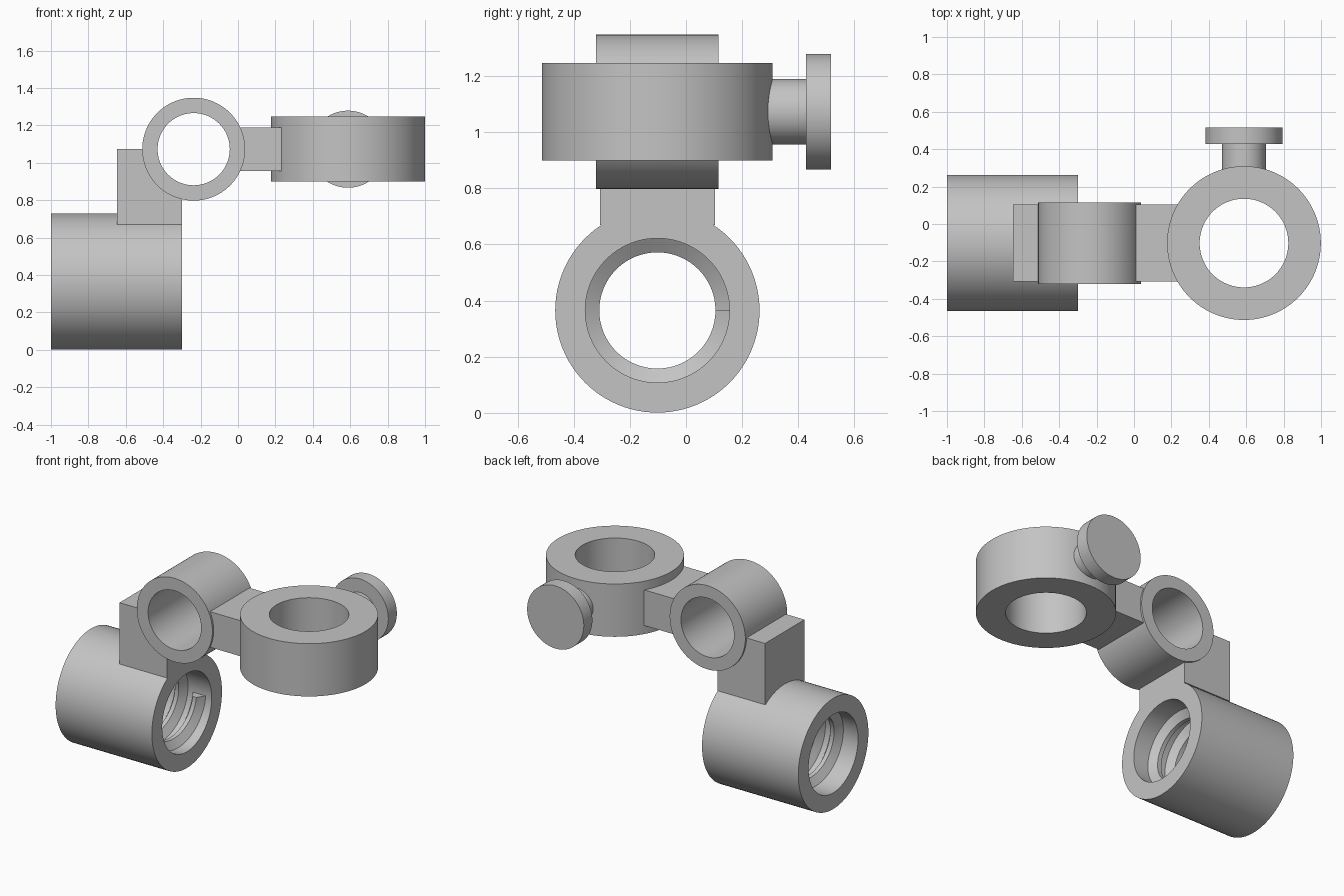
import bpy, bmesh, math
from mathutils import Vector

cube = bpy.data.objects.get("Cube")
if cube:
    bpy.data.objects.remove(cube, do_unlink=True)

GREY = (0.55, 0.55, 0.55, 1)
grey = bpy.data.materials.new("plain grey")
grey.use_nodes = True
grey.diffuse_color = GREY
grey.node_tree.nodes["Principled BSDF"].inputs["Base Color"].default_value = GREY

SIDES = 96
MID_Y = -0.102


def finish(name, bm):
    """Turn a bmesh into a smooth-by-angle object."""
    bmesh.ops.remove_doubles(bm, verts=bm.verts, dist=1e-5)
    bmesh.ops.recalc_face_normals(bm, faces=bm.faces)
    mesh = bpy.data.meshes.new(name)
    bm.to_mesh(mesh)
    bm.free()
    mesh.materials.append(grey)
    obj = bpy.data.objects.new(name, mesh)
    bpy.context.collection.objects.link(obj)
    bpy.ops.object.select_all(action='DESELECT')
    obj.select_set(True)
    bpy.context.view_layer.objects.active = obj
    bpy.ops.object.shade_smooth_by_angle(angle=math.radians(30))
    return obj


def skin(name, rings, cyclic):
    """Join equal loops of points with quads, capping the ends if open."""
    bm = bmesh.new()
    loops = [[bm.verts.new(p) for p in ring] for ring in rings]
    count = len(loops[0])
    for i in range(len(loops) if cyclic else len(loops) - 1):
        a, b = loops[i], loops[(i + 1) % len(loops)]
        for j in range(count):
            k = (j + 1) % count
            bm.faces.new((a[j], a[k], b[k], b[j]))
    if not cyclic:
        bm.faces.new(loops[0])
        bm.faces.new(loops[-1])
    return finish(name, bm)


def around(axis, centre, radius, angle, along):
    """Point on a circle about the axis; along replaces that coordinate."""
    u, v = radius * math.cos(angle), radius * math.sin(angle)
    p = Vector(centre)
    p += Vector({'X': (0, u, v), 'Y': (u, 0, v), 'Z': (u, v, 0)}[axis])
    p['XYZ'.index(axis)] = along
    return p


def lathe(name, axis, centre, profile):
    rings = [[around(axis, centre, r, math.tau * i / SIDES, h) for r, h in profile]
             for i in range(SIDES)]
    return skin(name, rings, True)


def tube(name, axis, centre, outer, inner, low, high):
    return lathe(name, axis, centre,
                 [(outer, low), (outer, high), (inner, high), (inner, low)])


def prism(name, outline, front, back):
    """Extrude an x-z outline along y."""
    return skin(name, [[(x, y, z) for x, z in outline] for y in (front, back)], False)


# Three rings, each on a different axis
socket_centre = (0, MID_Y, 0.365)
hinge_centre = (-0.237, 0, 1.073)
clamp_centre = (0.588, MID_Y, 0)
tube("threaded_socket", 'X', socket_centre, 0.364, 0.257, -1, -0.3)
tube("hinge_ring", 'Y', hinge_centre, 0.275, 0.193, -0.32, 0.115)
tube("clamp_ring", 'Z', clamp_centre, 0.411, 0.237, 0.9, 1.247)

# Helical ridge inside the socket
pitch, turns = 0.13, 4
section = [(0.262, -0.05), (0.207, -0.014), (0.207, 0.014), (0.262, 0.05)]
steps = 64 * turns
thread = []
for i in range(steps + 1):
    turn = turns * i / steps
    x = -0.91 + pitch * turn
    thread.append([around('X', socket_centre, r, math.tau * turn, x + h)
                   for r, h in section])
skin("socket_thread", thread, False)

# Riser block, hollowed where it meets the hinge ring
hx, hz = hinge_centre[0], hinge_centre[2]
left, right, bottom, bite = -0.647, -0.3, 0.67, 0.235
start = -math.acos((right - hx) / bite)
outline = [(left, bottom), (right, bottom)]
for i in range(17):
    a = start + (-math.pi - start) * i / 16
    outline.append((hx + bite * math.cos(a), hz + bite * math.sin(a)))
outline.append((left, hz))
prism("riser_block", outline, -0.307, 0.103)

# Arm between the hinge and the clamp
prism("clamp_arm", [(-0.01, 0.956), (0.27, 0.956), (0.27, 1.19), (-0.01, 1.19)],
      -0.307, 0.103)

# Thumb screw at the back of the clamp
lathe("thumb_screw", 'Y', (0.588, 0, 1.073),
      [(0, 0.2), (0.117, 0.2), (0.117, 0.427), (0.206, 0.427), (0.206, 0.516), (0, 0.516)])
